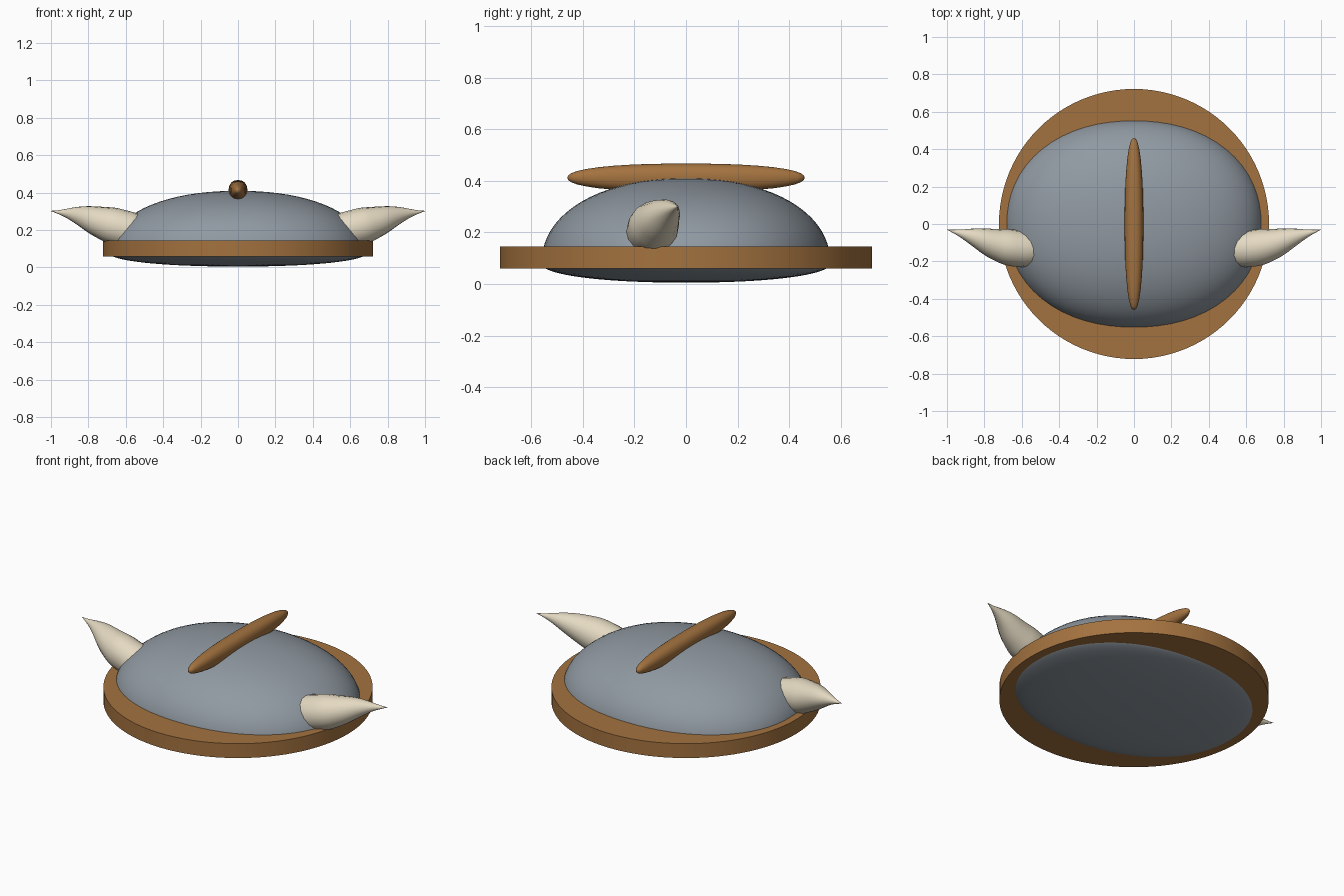
import bpy
from math import copysign

if "Cube" in bpy.data.objects:
    bpy.data.objects.remove(bpy.data.objects["Cube"])


def colour(obj, name, rgb):
    mat = bpy.data.materials.get(name) or bpy.data.materials.new(name)
    mat.diffuse_color = (*rgb, 1)
    mat.use_nodes = True
    mat.node_tree.nodes["Principled BSDF"].inputs["Base Color"].default_value = mat.diffuse_color
    obj.data.materials.append(mat)


WOOD = ("wood", (0.37, 0.17, 0.05))
BONE = ("bone", (0.78, 0.70, 0.54))
STEEL = ("steel", (0.28, 0.32, 0.36))


def rounded_body(name, centre, up, down, rx, ry, power, segs, rings, mat):
    """Sphere reshaped to a slightly boxy ellipsoid with separate top and bottom heights."""
    bpy.ops.mesh.primitive_uv_sphere_add(segments=segs, ring_count=rings, radius=1)
    obj = bpy.context.object
    obj.name = name
    for v in obj.data.vertices:
        x, y, z = v.co
        k = (abs(x) ** power + abs(y) ** power + abs(z) ** power) ** (-1 / power)
        v.co = (x * k * rx, y * k * ry, z * k * (up if z > 0 else down))
    obj.location = centre
    bpy.ops.object.shade_smooth()
    colour(obj, *mat)
    return obj


# Domed bowl with a shallow underside
rounded_body("dome", (0, 0, 0.08), 0.33, 0.075, 0.69, 0.56, 2.15, 64, 40, STEEL)

# Round brim
bpy.ops.mesh.primitive_cylinder_add(vertices=96, radius=0.722, depth=0.085,
                                    location=(0, 0, 0.1025))
brim = bpy.context.object
brim.name = "brim"
bpy.ops.object.shade_smooth_by_angle()
colour(brim, *WOOD)

# Crest ridge along the top
rounded_body("crest", (0, 0, 0.412), 0.055, 0.055, 0.05, 0.46, 2.3, 32, 20, WOOD)

# Curved horns: x, y, z, radius
HORN = [(0.50, -0.13, 0.18, 0.09), (0.60, -0.133, 0.205, 0.098),
        (0.72, -0.113, 0.238, 0.088), (0.86, -0.068, 0.28, 0.046),
        (1.0, -0.03, 0.302, 0.001)]
for side, label in ((1, "right"), (-1, "left")):
    curve = bpy.data.curves.new(label + "_horn", 'CURVE')
    curve.dimensions = '3D'
    curve.bevel_depth = 1
    curve.bevel_resolution = 6
    curve.use_fill_caps = True
    spline = curve.splines.new('BEZIER')
    spline.resolution_u = 8
    spline.radius_interpolation = 'CARDINAL'
    spline.bezier_points.add(len(HORN) - 1)
    for p, (x, y, z, r) in zip(spline.bezier_points, HORN):
        p.co = (x * side, y, z)
        p.radius = r
        p.handle_left_type = p.handle_right_type = 'AUTO'
    horn = bpy.data.objects.new(label + "_horn", curve)
    bpy.context.collection.objects.link(horn)
    bpy.ops.object.select_all(action='DESELECT')
    horn.select_set(True)
    bpy.context.view_layer.objects.active = horn
    bpy.ops.object.convert(target='MESH')
    horn = bpy.context.object
    bpy.ops.object.shade_smooth_by_angle()
    colour(horn, *BONE)
